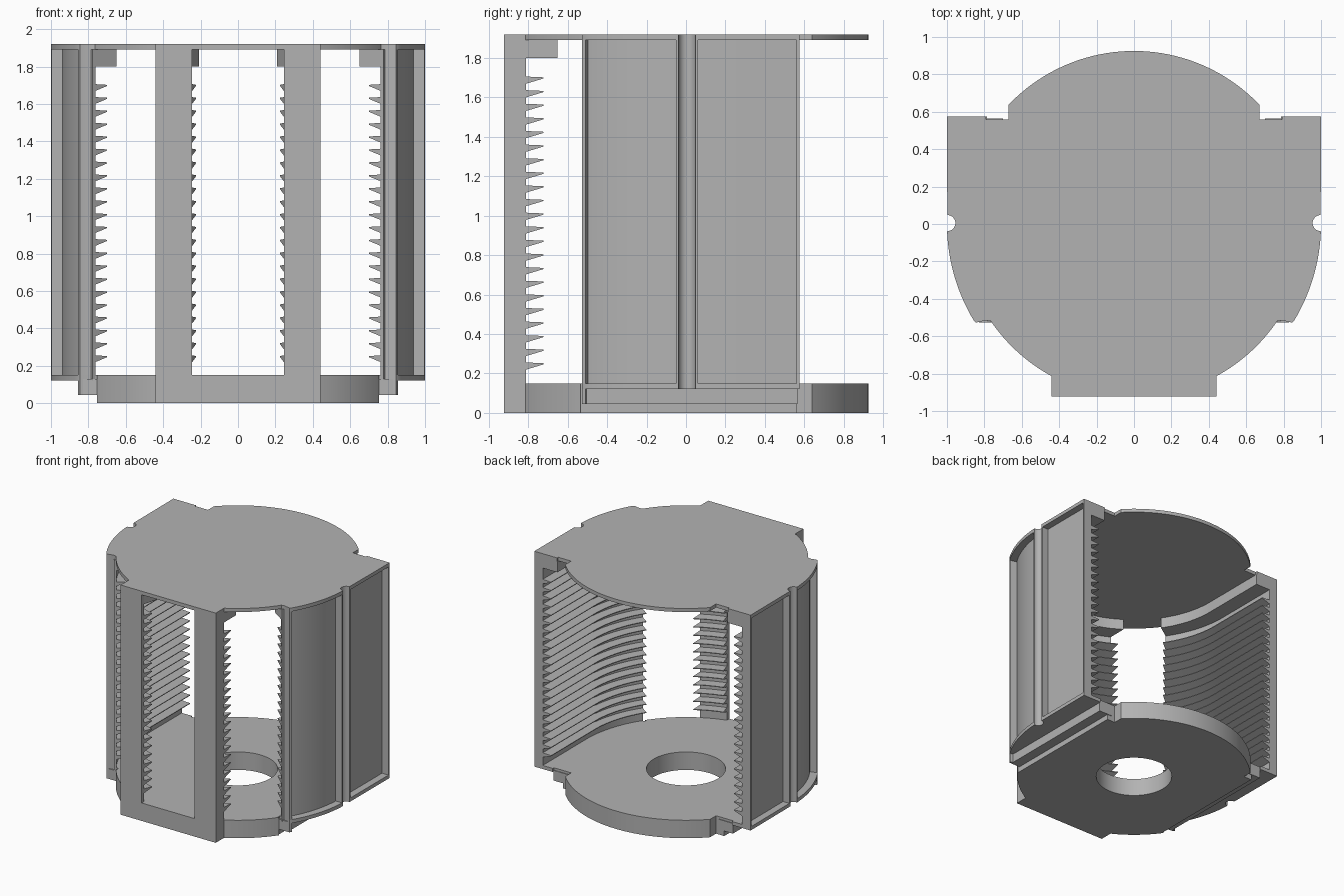
import bpy, bmesh
from math import radians, sin, cos, atan2, sqrt

cube = bpy.data.objects.get("Cube")
if cube:
    bpy.data.objects.remove(cube)

grey = bpy.data.materials.new("matte grey")
grey.use_nodes = True
grey.diffuse_color = (0.45, 0.45, 0.45, 1)
grey.node_tree.nodes["Principled BSDF"].inputs["Base Color"].default_value = grey.diffuse_color

R = 0.922          # inner wall radius
TIP = 0.846        # shelf tip radius
BLOCK = 0.787      # top guide radius
TOP, LID, FLOOR, RIM, STEP = 1.92, 1.89, 0.15, 0.12, 0.045
START = radians(-34.2)   # front end of the side walls
BACK = 0.575


def finish(name, bm, mirror=False):
    bmesh.ops.recalc_face_normals(bm, faces=bm.faces)
    mesh = bpy.data.meshes.new(name)
    bm.to_mesh(mesh)
    bm.free()
    mesh.materials.append(grey)
    ob = bpy.data.objects.new(name, mesh)
    bpy.context.collection.objects.link(ob)
    bpy.ops.object.select_all(action='DESELECT')
    bpy.context.view_layer.objects.active = ob
    ob.select_set(True)
    bpy.ops.object.shade_smooth_by_angle(angle=radians(25))
    if mirror:
        ob.modifiers.new("Mirror", 'MIRROR')
    return ob


def prism(name, outline, z0, z1, mirror=False, hole=None):
    """Extrude a flat outline, with an optional hole loop."""
    bm = bmesh.new()
    for loop in [outline] + ([hole] if hole else []):
        vs = [bm.verts.new((x, y, z0)) for x, y in loop]
        for a, b in zip(vs, vs[1:] + vs[:1]):
            bm.edges.new((a, b))
    bmesh.ops.triangle_fill(bm, edges=bm.edges[:], use_beauty=True, use_dissolve=False)
    up = bmesh.ops.extrude_face_region(bm, geom=bm.faces[:])["geom"]
    bmesh.ops.translate(bm, vec=(0, 0, z1 - z0),
                        verts=[g for g in up if isinstance(g, bmesh.types.BMVert)])
    return finish(name, bm, mirror)


def sweep(name, stations, sections):
    """Loft each (radius, height) section along the stations, and mirror it."""
    bm = bmesh.new()
    for sec in sections:
        rings = [[bm.verts.new((*at(r), z)) for r, z in sec] for at in stations]
        n = len(sec)
        for a, b in zip(rings, rings[1:]):
            for i in range(n):
                j = (i + 1) % n
                bm.faces.new((a[i], a[j], b[j], b[i]))
        bm.faces.new(rings[0])
        bm.faces.new(rings[-1])
    return finish(name, bm, True)


def arc(r, a0, a1, n=24, cx=0, cy=0):
    return [(cx + r * cos(a0 + (a1 - a0) * i / n), cy + r * sin(a0 + (a1 - a0) * i / n))
            for i in range(n + 1)]


def radial(a):
    return lambda r: (r * cos(a), r * sin(a))


def straight(y):
    return lambda r: (r, y)


def at_x(x):
    return lambda r: (x, -sqrt(r * r - x * x))


def both(half):
    """Close a right-hand outline with its mirror image."""
    return half + [(-x, y) for x, y in reversed(half) if abs(x) > 1e-4]


def rect(x0, x1, y0, y1):
    return [(x0, y0), (x1, y0), (x1, y1), (x0, y1)]


# Shared outline pieces
front = [(0.44, -0.922)] + arc(0.925, atan2(-0.813, 0.44), START)
back = [(0.67, 0.56)] + arc(0.925, atan2(0.638, 0.67), radians(90), 40)
groove = arc(0.043, radians(-90), radians(-270), 16, 0.998, 0.005)
side = ([(0.79, -0.515), (0.845, -0.527)] + arc(1, radians(-31), radians(-2.3), 16)
        + groove + [(1, BACK)])

# Lid and base
prism("lid", both(front + side + [(0.79, BACK), (0.79, 0.56)] + back), LID, TOP)
prism("base", both(front[:-1] + [(0.745, -0.545), (0.745, 0.56)] + back), 0, FLOOR,
      hole=arc(0.3, 0, radians(360), 64)[:-1])
prism("base_ledge", rect(0.7, 0.83, -0.527, 0.565), STEP, RIM + 0.01, True)
prism("wall_foot", [(0.72, -0.515)] + side + [(0.83, BACK), (0.83, 0.56), (0.72, 0.56)],
      RIM, FLOOR, True)

# Side walls: curved at the front, straight at the back
bend = [radial(START * (1 - i / 24)) for i in range(25)]
wall_path = bend + [straight(BACK)]
sweep("side_wall", wall_path, [[(R, RIM), (0.94, RIM), (0.94, LID), (R, LID)]])
prism("front_rib", [(0.763, -0.517), (0.79, -0.515), (0.845, -0.527), (0.855, -0.51),
                    (0.795, -0.495)], STEP, LID, True)
prism("back_rib", rect(R, 1, 0.56, BACK), RIM, LID, True)
prism("grooved_rib", [(0.93, -0.05), (0.998, -0.05)] + groove + [(0.998, 0.06), (0.93, 0.06)],
      RIM, LID, True)

# Front pillars
a0, a1 = atan2(-sqrt(R * R - 0.245 ** 2), 0.245), atan2(-sqrt(R * R - 0.44 ** 2), 0.44)
prism("front_pillar", [(0.245, -0.922), (0.44, -0.922)] + arc(R, a1, a0, 10), 0, LID, True)
pillar_path = [radial(a0 + (a1 - a0) * i / 10) for i in range(10)] + [at_x(0.44)]

# Wedge shelves and top guides
COUNT, LOW, HIGH = 22, 0.25, 1.7
shelves = []
for i in range(COUNT):
    z = LOW + (HIGH - LOW) * i / (COUNT - 1)
    shelves.append([(R + 0.005, z - 0.032), (TIP, z - 0.004), (TIP, z + 0.002), (R + 0.005, z + 0.006)])
guide = [[(BLOCK, 1.8), (R + 0.005, 1.8), (R + 0.005, LID), (BLOCK, LID)]]
for part, path in (("side", wall_path), ("pillar", pillar_path)):
    sweep(part + "_shelves", path, shelves)
    sweep(part + "_guide", path, guide)
